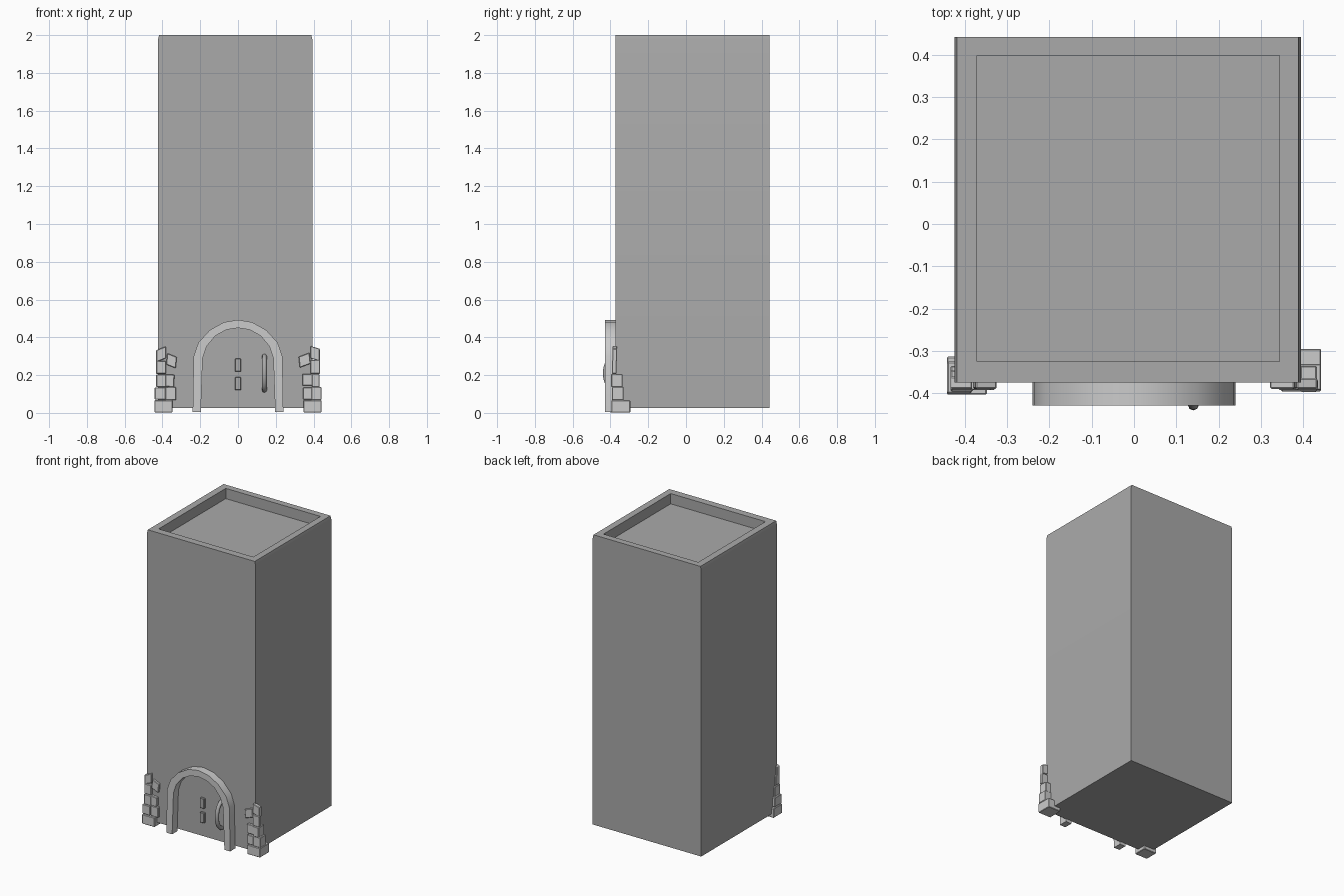
import bpy, bmesh, math
from mathutils import Euler, Vector

if "Cube" in bpy.data.objects:
    bpy.data.objects.remove(bpy.data.objects["Cube"])


def grey(name, value):
    mat = bpy.data.materials.new(name)
    mat.diffuse_color = (value, value, value, 1)
    mat.use_nodes = True
    mat.node_tree.nodes["Principled BSDF"].inputs["Base Color"].default_value = mat.diffuse_color
    return mat


WALL = grey("wall_grey", 0.4)
STONE = grey("stone_grey", 0.54)


def smooth(ob):
    bpy.ops.object.select_all(action='DESELECT')
    ob.select_set(True)
    bpy.context.view_layer.objects.active = ob
    bpy.ops.object.shade_smooth_by_angle(angle=math.radians(32))


def make_object(name, bm, mat):
    bmesh.ops.recalc_face_normals(bm, faces=bm.faces[:])
    mesh = bpy.data.meshes.new(name)
    bm.to_mesh(mesh)
    bm.free()
    mesh.materials.append(mat)
    ob = bpy.data.objects.new(name, mesh)
    bpy.context.collection.objects.link(ob)
    return ob


def loft(name, rings, mat):
    """Join matching rings of points and cap both ends."""
    bm = bmesh.new()
    rows = [[bm.verts.new(p) for p in ring] for ring in rings]
    n = len(rows[0])
    for a, b in zip(rows, rows[1:]):
        for i in range(n):
            j = (i + 1) % n
            bm.faces.new((a[i], a[j], b[j], b[i]))
    bm.faces.new(rows[0])
    bm.faces.new(rows[-1])
    return make_object(name, bm, mat)


def rect(x0, x1, y0, y1, z):
    return [(x0, y0, z), (x1, y0, z), (x1, y1, z), (x0, y1, z)]


def block(name, x0, x1, y0, y1, z0, z1, tilt=0, skew=0, mat=STONE, bevel=0.003):
    """Chamfered stone; tilt turns it in the front plane, skew slants its top and bottom."""
    bm = bmesh.new()
    bmesh.ops.create_cube(bm, size=1)
    rot = Euler((0, math.radians(tilt), 0)).to_matrix()
    mid = Vector(((x0 + x1) / 2, (y0 + y1) / 2, (z0 + z1) / 2))
    for v in bm.verts:
        p = Vector((v.co.x * (x1 - x0), v.co.y * (y1 - y0),
                    v.co.z * (z1 - z0) + v.co.x * skew))
        v.co = rot @ p + mid
    bmesh.ops.bevel(bm, geom=bm.edges[:], offset=bevel, segments=1,
                    profile=0.5, affect='EDGES')
    return make_object(name, bm, mat)


# Tower with sunken roof
smooth(loft("tower", [
    rect(-0.424, 0.394, -0.374, 0.442, 0.025),
    rect(-0.424, 0.394, -0.374, 0.442, 1.975),
    rect(-0.418, 0.388, -0.374, 0.442, 2.0),
    rect(-0.371, 0.343, -0.325, 0.398, 2.0),
    rect(-0.371, 0.343, -0.325, 0.398, 1.93),
], WALL))

# Door arch: (outer x, z, inner x, z) for the left half, then mirrored
half = [(-0.24, 0.005, -0.197, 0.005), (-0.235, 0.30, -0.187, 0.29),
        (-0.21, 0.372, -0.166, 0.352), (-0.15, 0.438, -0.12, 0.408),
        (-0.075, 0.48, -0.062, 0.44), (0, 0.493, 0, 0.45)]
profile = half + [(-a, b, -c, d) for a, b, c, d in half[-2::-1]]
smooth(loft("door_arch", [[(a, -0.428, b), (c, -0.428, d), (c, -0.37, d), (a, -0.37, b)]
                          for a, b, c, d in profile], STONE))

# Lock plates on the door
for i, z in enumerate((0.12, 0.218)):
    block(f"lock_plate_{i}", -0.016, 0.016, -0.388, -0.365, z, z + 0.07, mat=WALL)

# Bowed door handle
curve = bpy.data.curves.new("door_handle", 'CURVE')
curve.dimensions = '3D'
curve.bevel_depth = 0.013
curve.bevel_resolution = 2
curve.use_fill_caps = True
curve.materials.append(WALL)
spline = curve.splines.new('POLY')
spline.points.add(12)
for i, p in enumerate(spline.points):
    t = math.pi * i / 12
    p.co = (0.14, -0.37 - 0.057 * math.sin(t), 0.21 + 0.09 * math.cos(t), 1)
spline.use_smooth = True
handle = bpy.data.objects.new("door_handle", curve)
bpy.context.collection.objects.link(handle)

# Corner stones: x0, x1, y0, y1, z0, z1, tilt, skew
left = [
    (-0.442, -0.347, -0.403, -0.313, 0.003, 0.067, 0, 0),
    (-0.441, -0.384, -0.40, -0.325, 0.071, 0.135, 0, 0),
    (-0.384, -0.328, -0.392, -0.365, 0.068, 0.137, 0, 0),
    (-0.433, -0.38, -0.395, -0.335, 0.136, 0.204, 0, 0),
    (-0.387, -0.338, -0.392, -0.365, 0.138, 0.203, 3, 0),
    (-0.433, -0.382, -0.392, -0.345, 0.207, 0.275, 0, 0),
    (-0.378, -0.326, -0.389, -0.365, 0.246, 0.306, 6, -0.015),
    (-0.433, -0.382, -0.389, -0.36, 0.279, 0.342, 0, 0.02),
]
right = [
    (0.347, 0.442, -0.395, -0.295, 0.003, 0.067, 0, 0),
    (0.388, 0.442, -0.392, -0.33, 0.068, 0.137, 0, 0),
    (0.344, 0.391, -0.392, -0.365, 0.071, 0.134, 0, 0),
    (0.392, 0.432, -0.396, -0.335, 0.136, 0.205, 0, 0),
    (0.341, 0.395, -0.392, -0.365, 0.144, 0.207, 0, 0),
    (0.384, 0.434, -0.392, -0.367, 0.207, 0.28, 0, 0),
    (0.323, 0.382, -0.389, -0.365, 0.25, 0.308, -6, 0.015),
    (0.384, 0.433, -0.389, -0.364, 0.281, 0.347, 0, -0.015),
]
for side, stones in (("left", left), ("right", right)):
    for i, s in enumerate(stones):
        block(f"{side}_corner_stone_{i}", *s)
